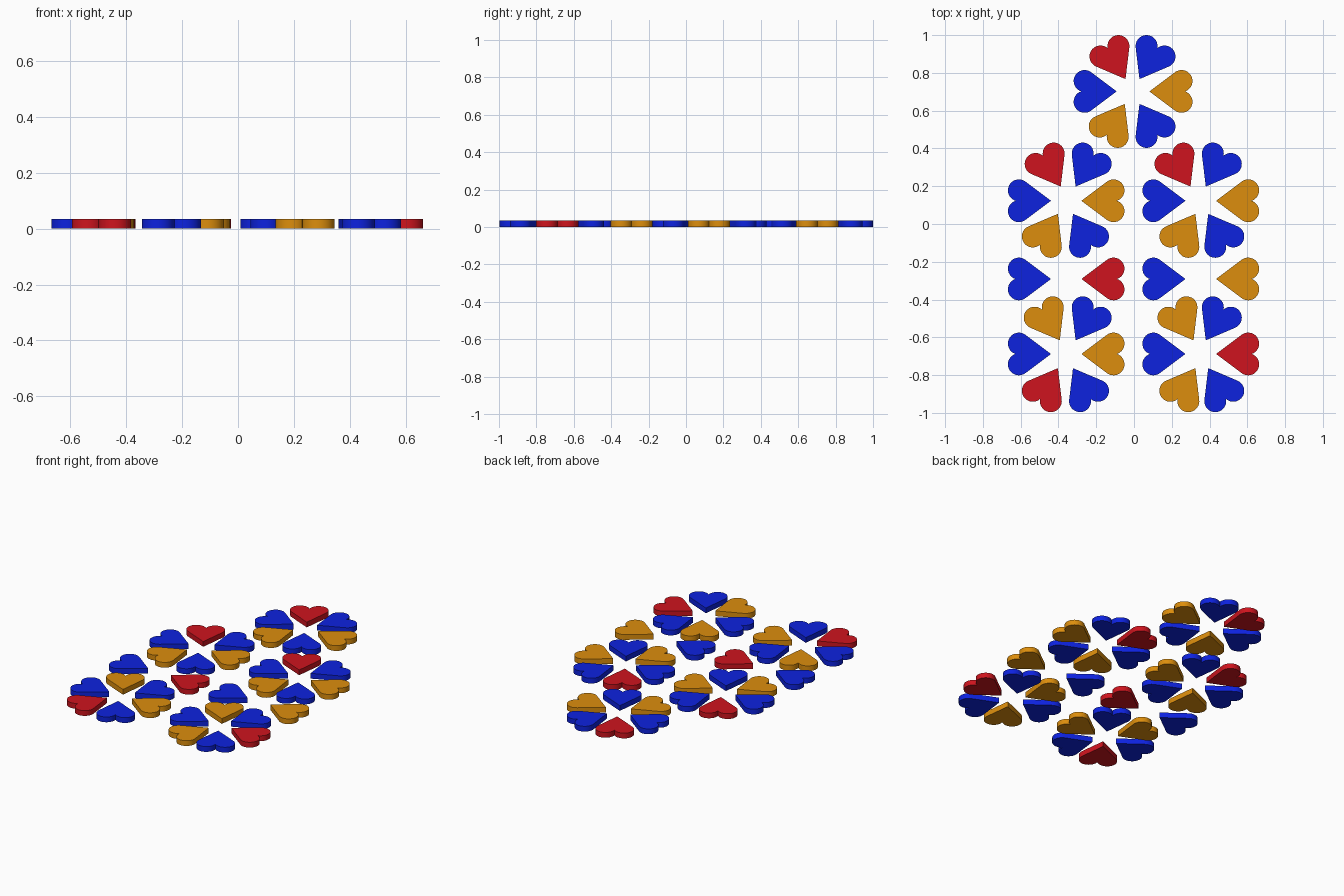
import bpy, bmesh
from math import sin, cos, pi, radians, hypot, asin, atan2
from mathutils import Vector, Matrix

if "Cube" in bpy.data.objects:
    bpy.data.objects.remove(bpy.data.objects["Cube"])

THICK = 0.034
LOBE_X, LOBE_Y, LOBE_R = 0.17, 0.055, 0.058
ARC = 20


def make_material(name, colour):
    mat = bpy.data.materials.new(name)
    mat.diffuse_color = (*colour, 1)
    mat.use_nodes = True
    mat.node_tree.nodes["Principled BSDF"].inputs["Base Color"].default_value = mat.diffuse_color
    return mat


MATS = {
    "R": make_material("red", (0.62, 0.007, 0.013)),
    "B": make_material("blue", (0.004, 0.016, 0.74)),
    "O": make_material("orange", (0.72, 0.27, 0.004)),
}
NAMES = {"R": "red_heart", "B": "blue_heart", "O": "orange_heart"}


def heart_outline():
    """Tip at the origin, lobes towards +x, straight sides tangent to the lobes."""
    half = atan2(LOBE_Y, LOBE_X) + asin(LOBE_R / hypot(LOBE_X, LOBE_Y))
    start = half + pi / 2
    end = -(pi / 2 - asin((LOBE_R ** 2 - LOBE_Y ** 2) ** 0.5 / LOBE_R))
    upper = []
    for i in range(ARC + 1):
        a = start + (end - start) * i / ARC
        upper.append(Vector((LOBE_X + LOBE_R * cos(a), LOBE_Y + LOBE_R * sin(a), 0)))
    lower = [Vector((p.x, -p.y, 0)) for p in reversed(upper[:-1])]
    # slightly blunted tip
    blunt = [Vector((0.004, -0.003, 0)), Vector((0.001, 0, 0)), Vector((0.004, 0.003, 0))]
    return list(reversed(blunt + upper + lower))[::-1]


OUTLINE = heart_outline()


def add_heart(x, y, angle, key):
    """Heart slab whose outline bounds are centred on (x, y)."""
    rot = Matrix.Rotation(radians(angle), 3, 'Z')
    pts = [rot @ p for p in OUTLINE]
    cx = (min(p.x for p in pts) + max(p.x for p in pts)) / 2
    cy = (min(p.y for p in pts) + max(p.y for p in pts)) / 2
    bm = bmesh.new()
    face = bm.faces.new([bm.verts.new((p.x - cx, p.y - cy, 0)) for p in pts])
    top = bmesh.ops.extrude_face_region(bm, geom=[face])
    verts = [v for v in top["geom"] if isinstance(v, bmesh.types.BMVert)]
    bmesh.ops.translate(bm, vec=(0, 0, THICK), verts=verts)
    bmesh.ops.recalc_face_normals(bm, faces=bm.faces)
    mesh = bpy.data.meshes.new(NAMES[key])
    bm.to_mesh(mesh)
    bm.free()
    mesh.materials.append(MATS[key])
    obj = bpy.data.objects.new(NAMES[key], mesh)
    obj.location = (x, y, 0)
    bpy.context.collection.objects.link(obj)
    bpy.ops.object.select_all(action='DESELECT')
    obj.select_set(True)
    bpy.context.view_layer.objects.active = obj
    bpy.ops.object.shade_smooth_by_angle(angle=radians(30))


SIDE, UP, DOWN = (180, 0), (120, 60), (240, 300)
SIDE_X = (-0.554, -0.164, 0.158, 0.549)
LOW_X = (-0.488, -0.238, 0.240, 0.478)

# rows from back to front: y, heart directions, x positions, colours
ROWS = [
    # single ring at the back
    (0.884, UP, (-0.130, 0.114), "RB"),
    (0.702, SIDE, (-0.206, 0.196), "BO"),
    (0.519, DOWN, (-0.134, 0.114), "OB"),
    # pair of middle rings
    (0.315, UP, (-0.473, -0.224, 0.214, 0.465), "RBRB"),
    (0.123, SIDE, SIDE_X, "BOBO"),
    (-0.063, DOWN, LOW_X, "OBOB"),
    # loose row between the rings
    (-0.291, SIDE, SIDE_X, "BRBO"),
    # pair of front rings
    (-0.499, UP, (-0.478, -0.224, 0.230, 0.465), "OBOB"),
    (-0.688, SIDE, SIDE_X, "BOBR"),
    (-0.880, DOWN, LOW_X, "RBOB"),
]

for y, dirs, xs, keys in ROWS:
    for i, (x, key) in enumerate(zip(xs, keys)):
        add_heart(x, y, dirs[i % 2], key)
